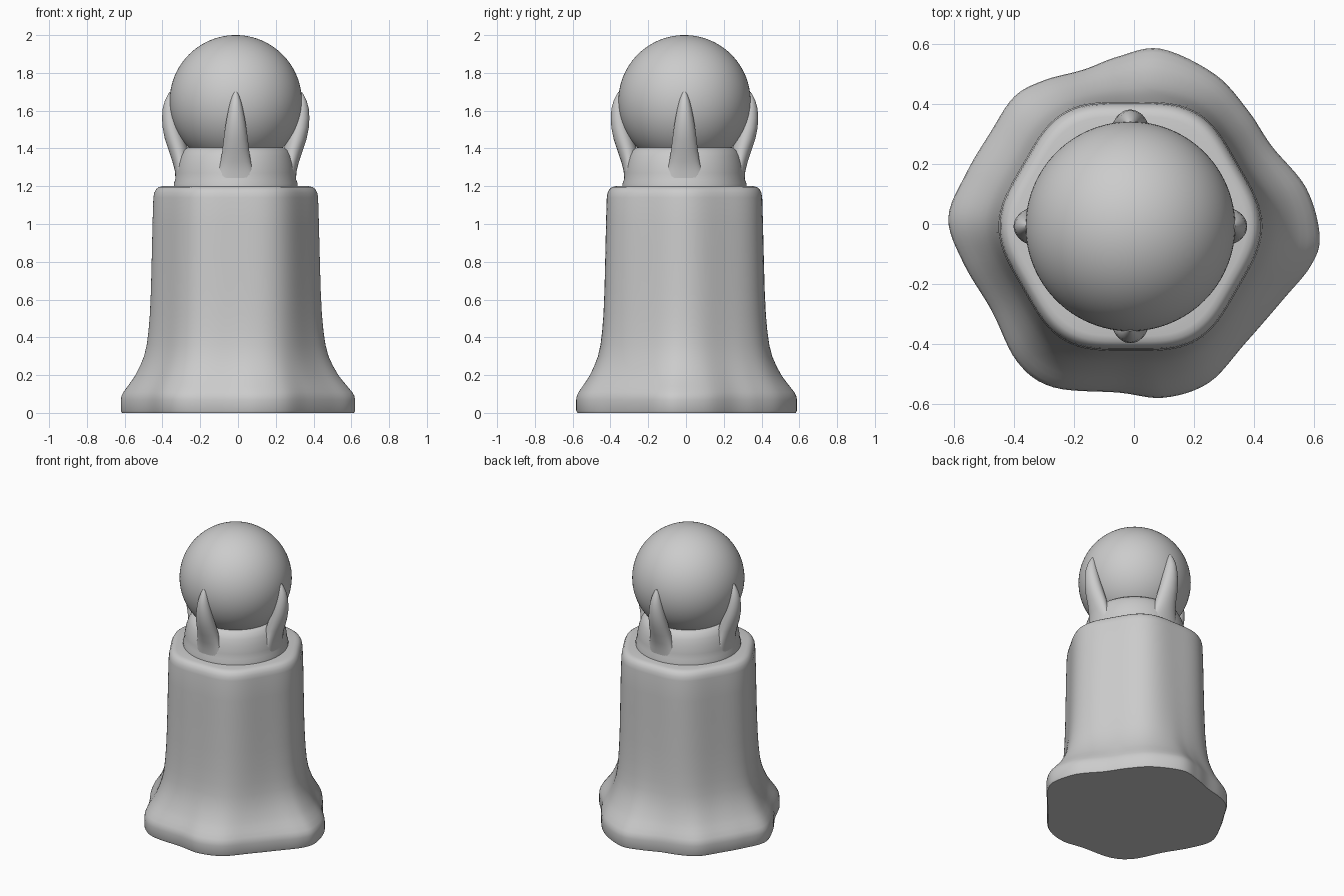
import bpy, bmesh, math
from mathutils import Vector

if "Cube" in bpy.data.objects:
    bpy.data.objects.remove(bpy.data.objects["Cube"])

N = 120
CX, CY = -0.012, -0.008


def loft(name, rings):
    """Skin a list of closed rings and cap both ends."""
    bm = bmesh.new()
    loops = [[bm.verts.new(p) for p in ring] for ring in rings]
    n = len(loops[0])
    for a, b in zip(loops, loops[1:]):
        for i in range(n):
            j = (i + 1) % n
            bm.faces.new((a[i], a[j], b[j], b[i]))
    bm.faces.new(loops[0][::-1])
    bm.faces.new(loops[-1])
    bmesh.ops.recalc_face_normals(bm, faces=bm.faces)
    me = bpy.data.meshes.new(name)
    bm.to_mesh(me)
    bm.free()
    ob = bpy.data.objects.new(name, me)
    bpy.context.collection.objects.link(ob)
    smooth(ob)
    return ob


def smooth(ob):
    bpy.ops.object.select_all(action='DESELECT')
    ob.select_set(True)
    bpy.context.view_layer.objects.active = ob
    bpy.ops.object.shade_smooth_by_angle(angle=math.radians(40))


def closed_spline(pts, per=6):
    """Closed Catmull-Rom curve through 2D points."""
    v = [Vector(p) for p in pts]
    out = []
    for i in range(len(v)):
        a, b, c, d = (v[(i + k) % len(v)] for k in (-1, 0, 1, 2))
        for s in range(per):
            t = s / per
            out.append(0.5 * (2 * b + (c - a) * t + (2 * a - 5 * b + 4 * c - d) * t * t
                              + (3 * b - a - 3 * c + d) * t ** 3))
    return out


# Flared pedestal: rounded hexagon blending into an irregular wavy foot
foot = closed_spline([
    (0.62, -0.04), (0.575, 0.12), (0.46, 0.26), (0.38, 0.38), (0.27, 0.50), (0.09, 0.585),
    (-0.05, 0.56), (-0.17, 0.515), (-0.30, 0.48), (-0.40, 0.425), (-0.48, 0.305), (-0.56, 0.17),
    (-0.62, 0.02), (-0.57, -0.13), (-0.475, -0.29), (-0.39, -0.46), (-0.27, -0.545),
    (-0.05, -0.563), (0.10, -0.58), (0.25, -0.53), (0.37, -0.40), (0.50, -0.25), (0.59, -0.14)])


def body_ring(z, blend, scale):
    ring = []
    for p in foot:
        a = math.atan2(p.y, p.x)
        r = 0.428 + 0.0125 * math.cos(6 * a)
        q = Vector((CX + r * math.cos(a), CY + r * math.sin(a)))
        c = Vector((CX, CY)) * (1 - blend)
        q = c + (q.lerp(p, blend) - c) * scale
        ring.append((q.x, q.y, z))
    return ring


body = [(0, 1, 0.99), (0.012, 1, 1), (0.07, 1, 1), (0.09, .98, 1), (0.11, .92, 1),
        (0.14, .79, 1), (0.17, .66, 1), (0.20, .54, 1), (0.25, .39, 1), (0.30, .27, 1),
        (0.36, .185, 1), (0.43, .13, 1), (0.52, .085, 1), (0.65, .05, 1), (0.85, .02, 1),
        (1.0, 0, 1), (1.14, 0, .99), (1.165, 0, .98), (1.185, 0, .955), (1.195, 0, .925),
        (1.2, 0, .88), (1.2, 0, .70)]
loft("pedestal", [body_ring(*b) for b in body])

# Collar under the ball
collar = [(1.18, .328), (1.215, .328), (1.235, .320), (1.27, .318), (1.32, .308),
          (1.36, .295), (1.39, .278), (1.405, .255), (1.41, .20)]
loft("collar", [[(CX + r * math.cos(2 * math.pi * i / 96), CY + r * math.sin(2 * math.pi * i / 96), z)
                 for i in range(96)] for z, r in collar])

# Ball
bpy.ops.mesh.primitive_uv_sphere_add(segments=96, ring_count=48, radius=0.35,
                                     location=(CX, CY, 1.65))
ball = bpy.context.object
ball.name = "ball"
smooth(ball)

# Four tapering claws gripping the ball: z, inner radius, outer radius, half width
claw = [(1.22, .24, .318, .12), (1.28, .25, .322, .095), (1.33, .25, .335, .08),
        (1.39, .25, .355, .071), (1.45, .27, .375, .064), (1.51, .29, .387, .056),
        (1.56, .30, .390, .048), (1.61, .31, .387, .038), (1.65, .32, .376, .028),
        (1.68, .325, .362, .018), (1.70, .33, .35, .008)]
for k, side in enumerate(("right", "back", "left", "front")):
    ca, sa = math.cos(k * math.pi / 2), math.sin(k * math.pi / 2)
    rings = []
    for z, ri, ro, w in claw:
        ring = []
        for i in range(32):
            t = 2 * math.pi * i / 32
            u = (ri + ro) / 2 + (ro - ri) / 2 * math.cos(t)
            v = w * math.sin(t)
            ring.append((CX + u * ca - v * sa, CY + u * sa + v * ca, z))
        rings.append(ring)
    loft("claw_" + side, rings)
